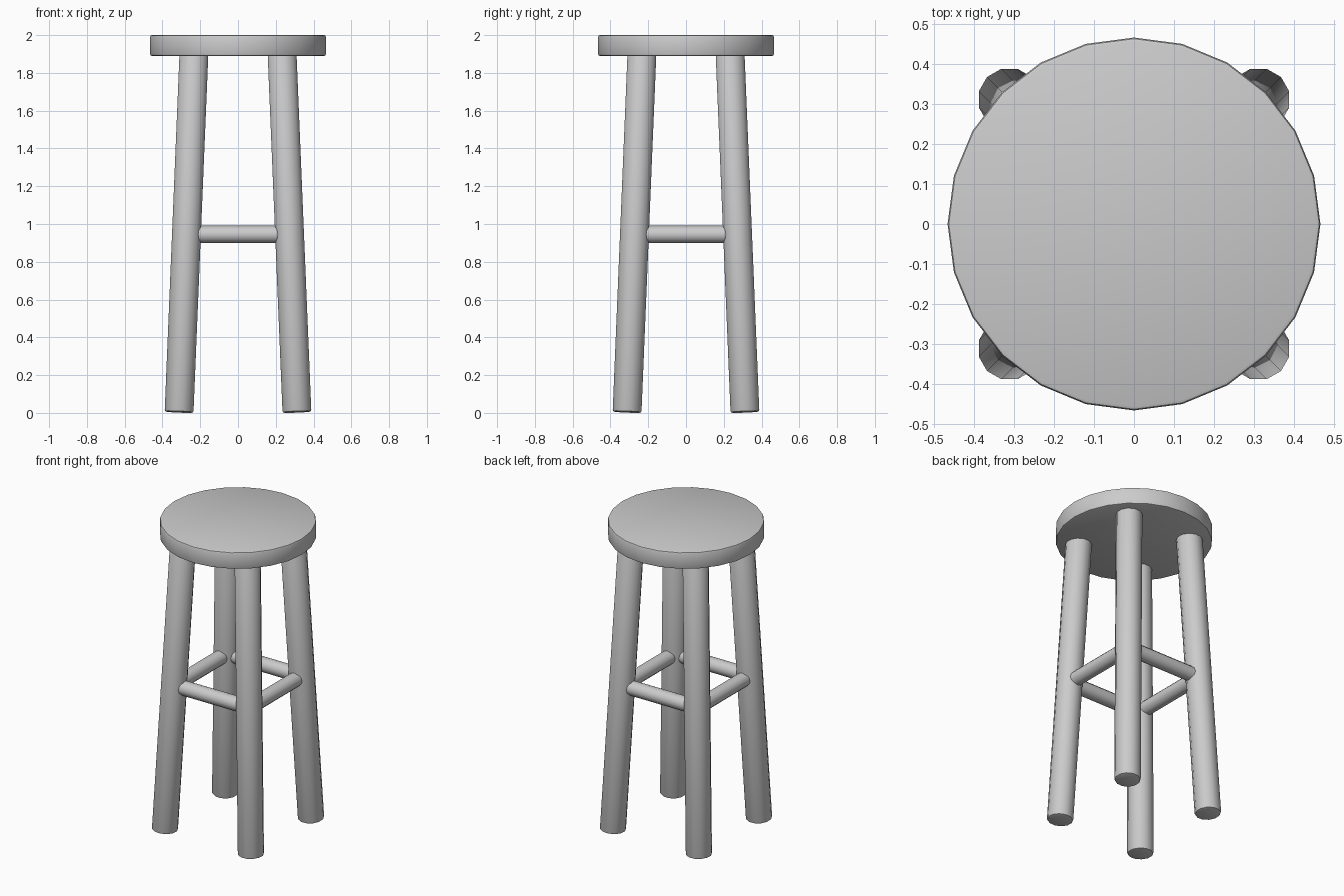
import bpy, bmesh, math
from mathutils import Vector, Matrix

if "Cube" in bpy.data.objects:
    bpy.data.objects.remove(bpy.data.objects["Cube"])

grey = bpy.data.materials.new("plain grey")
grey.diffuse_color = (0.6, 0.6, 0.6, 1)
grey.use_nodes = True
grey.node_tree.nodes["Principled BSDF"].inputs["Base Color"].default_value = grey.diffuse_color


def rod(name, a, b, radius, sides, turn=0.0, bevel=0.0):
    """Closed cylinder from a to b, with optional rounded rims."""
    a, b = Vector(a), Vector(b)
    axis = b - a
    bm = bmesh.new()
    bmesh.ops.create_cone(bm, cap_ends=True, segments=sides, radius1=radius,
                          radius2=radius, depth=axis.length,
                          matrix=Matrix.Rotation(turn, 4, 'Z'))
    if bevel:
        rims = [e for e in bm.edges if abs(e.verts[0].co.z - e.verts[1].co.z) < 1e-5]
        bmesh.ops.bevel(bm, geom=rims, offset=bevel, segments=2, profile=0.5,
                        affect='EDGES')
    # tilt about the horizontal axis only, so the sides keep their heading
    tilt = Vector((0, 0, 1)).rotation_difference(axis).to_matrix().to_4x4()
    bm.transform(Matrix.Translation((a + b) / 2) @ tilt)
    mesh = bpy.data.meshes.new(name)
    bm.to_mesh(mesh)
    bm.free()
    mesh.materials.append(grey)
    obj = bpy.data.objects.new(name, mesh)
    bpy.context.collection.objects.link(obj)
    bpy.ops.object.select_all(action='DESELECT')
    obj.select_set(True)
    bpy.context.view_layer.objects.active = obj
    bpy.ops.object.shade_smooth_by_angle(angle=math.radians(35))
    return obj


# Round seat
rod("seat", (0, 0, 1.89), (0, 0, 2.0), 0.466, 24, 0, 0.01)

# Four splayed legs, their tops just inside the seat
FOOT, TOP, Z0, Z1 = 0.312, 0.233, 0.004, 1.91
for i, (sx, sy) in enumerate([(1, 1), (-1, 1), (-1, -1), (1, -1)]):
    rod(f"leg_{i + 1}", (sx * FOOT, sy * FOOT, Z0), (sx * TOP, sy * TOP, Z1),
        0.079, 12, math.radians(15), 0.01)

# Four stretchers joining neighbouring legs at mid height
R, H = 0.272, 0.945
corners = [(R, R, H), (-R, R, H), (-R, -R, H), (R, -R, H)]
for i in range(4):
    rod(f"stretcher_{i + 1}", corners[i], corners[(i + 1) % 4], 0.046, 12)
